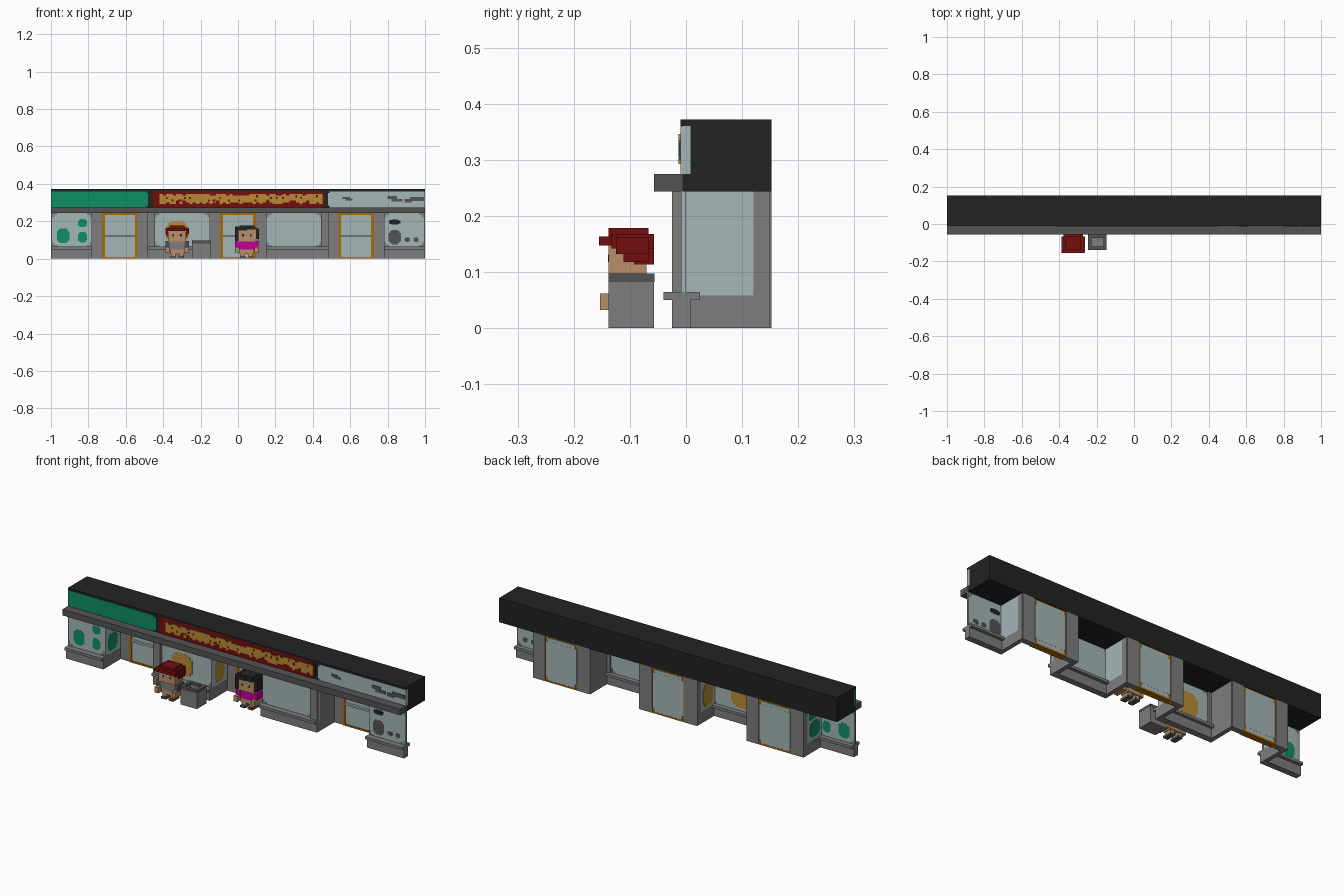
import bpy, bmesh, random
from mathutils import Matrix, Vector

random.seed(4)
cube = bpy.data.objects.get("Cube")
if cube:
    bpy.data.objects.remove(cube, do_unlink=True)


# Flat colours
def linear(c):
    c /= 255
    return c / 12.92 if c <= 0.04045 else ((c + 0.055) / 1.055) ** 2.4


PALETTE = {
    "grey": (125, 125, 125), "dark_grey": (84, 84, 84), "black": (35, 35, 35),
    "pale_glass": (164, 183, 183), "green": (14, 142, 100), "dark_red": (115, 13, 13),
    "gold": (184, 138, 52), "ochre": (168, 108, 8), "skin": (184, 144, 106),
    "magenta": (194, 0, 154),
}
MATS = {}
for key, rgb in PALETTE.items():
    m = bpy.data.materials.new(key)
    m.use_nodes = True
    col = tuple(linear(v) for v in rgb) + (1,)
    m.diffuse_color = col
    m.node_tree.nodes["Principled BSDF"].inputs["Base Color"].default_value = col
    MATS[key] = m


def boxes(name, mat, *items):
    """One object made of boxes, each (x0, x1, y0, y1, z0, z1)."""
    bm = bmesh.new()
    for x0, x1, y0, y1, z0, z1 in items:
        centre = Matrix.Translation(Vector((x0 + x1, y0 + y1, z0 + z1)) / 2)
        size = Matrix.Diagonal((x1 - x0, y1 - y0, z1 - z0, 1))
        bmesh.ops.create_cube(bm, size=1, matrix=centre @ size)
    me = bpy.data.meshes.new(name)
    bm.to_mesh(me)
    bm.free()
    me.materials.append(MATS[mat])
    ob = bpy.data.objects.new(name, me)
    bpy.context.collection.objects.link(ob)
    return ob


def mirrored(*items):
    """The same boxes on both sides of x = 0."""
    return list(items) + [(-b[1], -b[0], *b[2:]) for b in items]


def stepped_disc(u, v, w, h):
    """Blocky oval as three overlapping rectangles (u0, u1, v0, v1)."""
    return [(u - w * a, u + w * a, v - h * b, v + h * b)
            for a, b in ((0.5, 0.3), (0.4, 0.42), (0.27, 0.5))]


# Upper storey box and ledge
boxes("roof_box", "black", (-1, 1, -0.006, 0.152, 0.243, 0.372),
      (-1, 1, -0.0095, 0, 0.361, 0.372))
boxes("front_ledge", "dark_grey", (-1, 1, -0.057, -0.005, 0.243, 0.275))


# Sign boards with stepped corners
def sign(name, mat, x0, x1, z0=0.275, z1=0.36, left=0.01, right=0.01):
    boxes(name, mat, (x0 + left, x1 - right, -0.0095, 0.008, z0, z1),
          (x0, x1, -0.0093, 0.008, z0 + 0.009, z1 - 0.009))


sign("left_sign", "green", -1.0006, -0.48, left=0)
sign("centre_sign", "dark_red", -0.458, 0.462, z1=0.364)
sign("right_sign", "pale_glass", 0.48, 1.0006, right=0)

# Ragged gold ornament on the centre sign
band, x, step = [], -0.42, 0.0178
while x < 0.44:
    lo = 0.292 + random.choice((0, 0, 0.009, 0.009, 0.018))
    hi = 0.346 - random.choice((0, 0, 0, 0.009, 0.009))
    band.append((x, x + step, -0.013, -0.009, lo, hi))
    x += step
boxes("sign_ornament", "gold", *band)
boxes("ornament_gaps", "dark_red",
      *[(g, g + 0.009, -0.0137, -0.0095, z, z + 0.012)
        for g, z in ((random.uniform(-0.4, 0.42), random.choice((0.305, 0.318, 0.328)))
                     for _ in range(22))])
boxes("right_sign_marks", "dark_grey",
      (0.56, 0.60, -0.013, -0.009, 0.318, 0.33), (0.575, 0.612, -0.0128, -0.009, 0.312, 0.322),
      (0.80, 0.85, -0.013, -0.009, 0.318, 0.335), (0.82, 0.88, -0.0128, -0.009, 0.305, 0.32),
      (0.89, 0.93, -0.013, -0.009, 0.30, 0.318), (0.92, 0.995, -0.0128, -0.009, 0.308, 0.33))

# Shop windows: base wall, sill, pane, stepped grey corners
WINDOWS = ((-1, -0.78), (-0.485, -0.15), (0.15, 0.485), (0.78, 1))
PANES = ((-0.995, -0.782), (-0.447, -0.152), (0.152, 0.447), (0.782, 0.995))
boxes("window_bases", "grey", *[(a, b, -0.025, 0.008, 0, 0.055) for a, b in WINDOWS])
boxes("window_sills", "grey", *[(a, b, -0.04, 0.025, 0.05, 0.064) for a, b in WINDOWS])
boxes("window_panes", "pale_glass",
      *[(a, b, -0.008, -0.001, 0.055, 0.2435) for a, b in WINDOWS])
corners = []
for a, b in PANES:
    for ex, s in ((a, 1), (b, -1)):
        for zt, t in ((0.243, -1), (0.064, 1)):
            for w, h in ((0.026, 0.009), (0.010, 0.022)):
                xs, zs = sorted((ex, ex + s * w)), sorted((zt, zt + t * h))
                corners.append((*xs, -0.0088, -0.0003, *zs))
boxes("pane_corners", "grey", *corners)
boxes("end_trims", "grey", *mirrored((0.994, 1, -0.0088, -0.0002, 0.06, 0.243)))

# Entrance recesses: solid walls, glazed walls, back walls
boxes("solid_side_walls", "grey",
      *mirrored((0.445, 0.485, -0.025, 0.008, 0, 0.243), (0.462, 0.485, 0, 0.15, 0, 0.243)))
side_low, side_glass, side_post = [], [], []
for wx in (0.15, 0.78):
    a, b = (wx - 0.001, wx + 0.022) if wx < 0.5 else (wx, wx + 0.022)
    side_low.append((a, b, -0.02, 0.15, 0, 0.058))
    side_post.append((a, b, 0.12, 0.15, 0, 0.243))
    side_glass.append((a + 0.001, b - 0.001, -0.0078, 0.121, 0.058, 0.243))
boxes("glazed_wall_bases", "grey", *mirrored(*side_low))
boxes("glazed_wall_posts", "grey", *mirrored(*side_post))
boxes("glazed_wall_panes", "pale_glass", *mirrored(*side_glass))

# Doors
for label, cx, half in (("left", -0.632, 0.148), ("centre", 0, 0.15), ("right", 0.632, 0.148)):
    d, y0, y1 = 0.096, 0.122, 0.152
    boxes(label + "_back_wall", "grey",
          (cx - half - 0.018, cx - d, y0, y1, 0, 0.243),
          (cx + d, cx + half + 0.018, y0, y1, 0, 0.243))
    boxes(label + "_door_frame", "ochre",
          (cx - d, cx - d + 0.016, y0 - 0.004, y1 - 0.004, 0, 0.243),
          (cx + d - 0.016, cx + d, y0 - 0.004, y1 - 0.004, 0, 0.243),
          (cx - d, cx + d, y0 - 0.004, y1 - 0.004, 0.234, 0.243),
          (cx - d, cx + d, y0 - 0.004, y1, 0, 0.009))
    boxes(label + "_door_pane", "pale_glass",
          (cx - d + 0.014, cx + d - 0.014, y0, y1 - 0.001, 0.008, 0.236),
          (cx - d + 0.006, cx + d - 0.006, y0 + 0.01, y1 - 0.0005, 0.03, 0.218))
    boxes(label + "_door_bar", "pale_glass",
          (cx - 0.08, cx + 0.08, y0 - 0.012, y0 + 0.002, 0.115, 0.125))


# Painted marks on the glass
def front_marks(name, mat, *ovals):
    boxes(name, mat, *[(u0, u1, -0.0088 - i * 1e-4, -0.0002, v0, v1) for o in ovals
                       for i, (u0, u1, v0, v1) in enumerate(stepped_disc(*o))])


def side_marks(name, mat, x0, *ovals):
    boxes(name, mat, *[(x0 + k, x0 + k + 0.003, u0, u1, v0, v1) for o in ovals
                       for k in (-0.0005, 0.0195) for u0, u1, v0, v1 in stepped_disc(*o)])


front_marks("left_window_marks", "green", (-0.935, 0.122, 0.066, 0.078),
            (-0.832, 0.19, 0.048, 0.042), (-0.832, 0.115, 0.048, 0.058))
front_marks("right_window_marks", "dark_grey", (0.838, 0.115, 0.066, 0.076),
            (0.905, 0.102, 0.028, 0.024), (0.952, 0.102, 0.028, 0.024))
front_marks("right_window_dark_mark", "black", (0.838, 0.197, 0.06, 0.026))
front_marks("centre_window_mark", "gold", (-0.325, 0.14, 0.12, 0.12))
side_marks("left_side_marks", "green", -0.802, (0.055, 0.12, 0.08, 0.085),
           (0.075, 0.195, 0.06, 0.04))
side_marks("centre_side_mark", "gold", -0.172, (0.06, 0.135, 0.08, 0.12))

# Litter bin
bx0, bx1, by0, by1, t = -0.245, -0.147, -0.138, -0.057, 0.017


def ring(z0, z1, e=0):
    return [(bx0 - e, bx0 + t, by0 - e, by1 + e, z0, z1), (bx1 - t, bx1 + e, by0 - e, by1 + e, z0, z1),
            (bx0, bx1, by0 - e, by0 + t, z0, z1), (bx0, bx1, by1 - t, by1 + e, z0, z1)]


boxes("bin_body", "grey", (bx0, bx1, by0, by1, 0, 0.06), *ring(0.05, 0.083))
boxes("bin_rim", "dark_grey", *ring(0.082, 0.097, 0.0005))


# Blocky people, facing -y
def person(label, cx, cy, hair, shirt, sleeve, shoe, long_hair):
    def part(name, mat, *items):
        boxes(label + "_" + name, mat, *[(cx + a, cx + b, cy + c, cy + d, e, f)
                                         for a, b, c, d, e, f in items])
    part("head", "skin", (-0.048, 0.048, -0.035, 0.033, 0.092, 0.155))
    part("hair", hair, (-0.04, 0.04, -0.035, 0.036, 0.15, 0.178),
         (-0.053, 0.053, -0.03, 0.046, 0.142, 0.168),
         (-0.05, 0.05, 0.01, 0.046, 0.113, 0.162),
         *mirrored((0.046, 0.063, -0.022, 0.036, 0.132, 0.162)),
         *mirrored((0.046, 0.056, -0.008, 0.036, 0.118, 0.14)))
    if long_hair:
        part("hair_locks", hair, (-0.062, -0.044, -0.038, 0.04, 0.095, 0.172),
             (0.048, 0.064, -0.03, 0.04, 0.105, 0.16), (-0.05, 0.0, -0.04, -0.03, 0.15, 0.17))
    else:
        part("fringe", hair, (-0.063, 0.06, -0.052, -0.03, 0.147, 0.163))
    part("eyes", "black", *mirrored((0.016, 0.025, -0.036, -0.033, 0.118, 0.131)))
    part("torso", shirt, (-0.042, 0.042, -0.028, 0.026, 0.048, 0.097))
    part("sleeves", sleeve, *mirrored((0.038, 0.063, -0.03, 0.02, 0.06, 0.094)))
    part("arms", "skin", *mirrored((0.04, 0.062, -0.05, 0.016, 0.032, 0.062)))
    part("hips", "skin", (-0.038, 0.038, -0.026, 0.024, 0.026, 0.05))
    part("legs", "skin", *mirrored((0.01, 0.034, -0.022, 0.02, 0.008, 0.03)))
    part("shoes", shoe, *mirrored((0.008, 0.036, -0.032, 0.022, 0, 0.011)))


person("red_haired_person", -0.325, -0.103, "dark_red", "grey", "dark_grey", "dark_grey", False)
person("black_haired_person", 0.047, 0.035, "black", "magenta", "magenta", "dark_grey", True)
